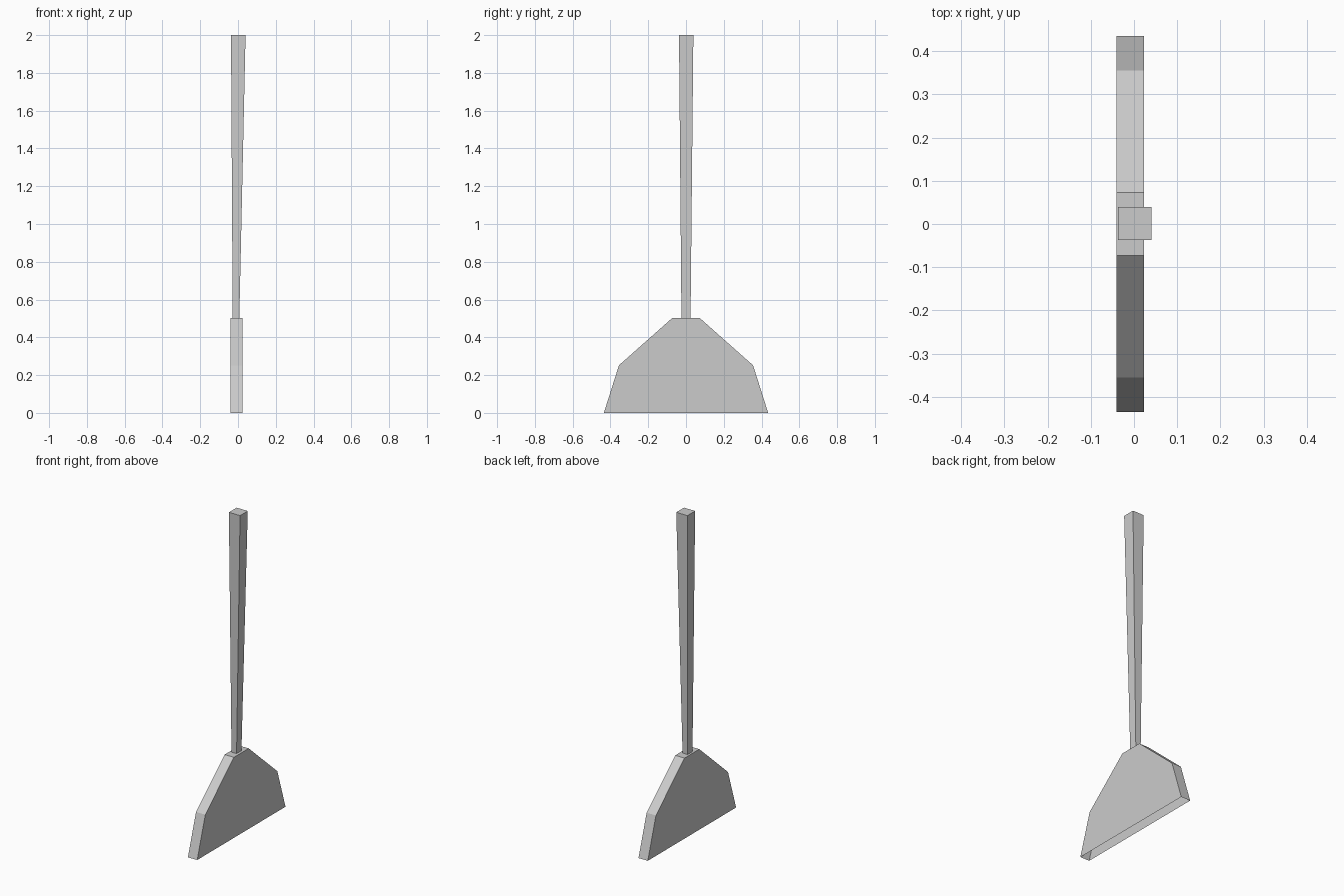
import bpy, bmesh

if "Cube" in bpy.data.objects:
    bpy.data.objects.remove(bpy.data.objects["Cube"])


def add_object(name, rings, faces):
    """Make a flat-shaded object from a list of points and faces."""
    bm = bmesh.new()
    verts = [bm.verts.new(p) for p in rings]
    for f in faces:
        bm.faces.new([verts[i] for i in f])
    bmesh.ops.recalc_face_normals(bm, faces=bm.faces)
    mesh = bpy.data.meshes.new(name)
    bm.to_mesh(mesh)
    bm.free()
    obj = bpy.data.objects.new(name, mesh)
    bpy.context.collection.objects.link(obj)
    return obj


# Broom head: mirrored side profile, given thickness in x, open underneath
half = [(0.435, 0.0), (0.355, 0.252), (0.073, 0.502)]
profile = half + [(-y, z) for y, z in reversed(half)]
n = len(profile)
points = [(x, y, z) for x in (-0.041, 0.023) for y, z in profile]
walls = [(i, i + 1, n + i + 1, n + i) for i in range(n - 1)]
sides = [tuple(range(n)), tuple(range(n, 2 * n))]
add_object("broom_head", points, walls + sides)


# Handle: square shaft widening to the top, resting on the head
def square(x0, x1, y0, y1, z):
    return [(x0, y0, z), (x1, y0, z), (x1, y1, z), (x0, y1, z)]


points = square(-0.028, 0.007, -0.024, 0.024, 0.502) + square(-0.037, 0.04, -0.037, 0.039, 2.0)
walls = [(i, (i + 1) % 4, 4 + (i + 1) % 4, 4 + i) for i in range(4)]
add_object("handle", points, walls + [(4, 5, 6, 7)])
